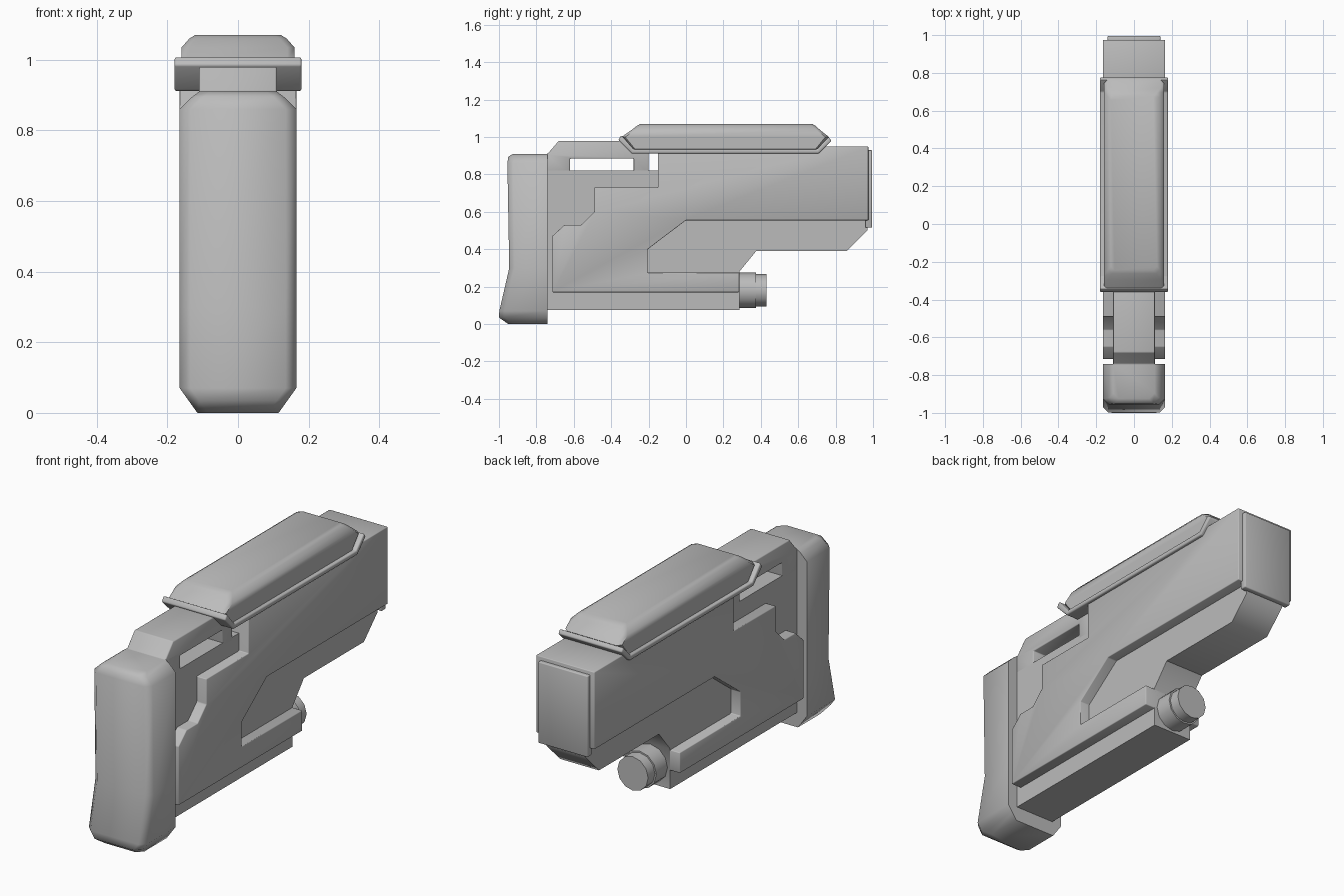
import bpy, bmesh, math
from mathutils import Matrix

cube = bpy.data.objects.get("Cube")
if cube:
    bpy.data.objects.remove(cube, do_unlink=True)

grey = bpy.data.materials.new("matte grey")
grey.use_nodes = True
grey.diffuse_color = (0.5, 0.5, 0.5, 1)
grey.node_tree.nodes["Principled BSDF"].inputs["Base Color"].default_value = grey.diffuse_color


def finish(name, bm, bevel=0, angle=50):
    """Turn a bmesh into a smooth shaded object with optional soft edges."""
    bmesh.ops.recalc_face_normals(bm, faces=bm.faces)
    if bevel:
        edges = [e for e in bm.edges if e.calc_face_angle(0) > math.radians(25)]
        bmesh.ops.bevel(bm, geom=edges, offset=bevel, segments=2, profile=0.5,
                        affect='EDGES', clamp_overlap=True)
    mesh = bpy.data.meshes.new(name)
    bm.to_mesh(mesh)
    bm.free()
    mesh.shade_smooth()
    mesh.set_sharp_from_angle(angle=math.radians(angle))
    mesh.materials.append(grey)
    obj = bpy.data.objects.new(name, mesh)
    bpy.context.collection.objects.link(obj)
    return obj


def slab(name, profile, half, bevel=0):
    """Extrude a side profile of (y, z) points across the full width."""
    bm = bmesh.new()
    face = bm.faces.new([bm.verts.new((-half, y, z)) for y, z in profile])
    ext = bmesh.ops.extrude_face_region(bm, geom=[face])
    verts = [v for v in ext["geom"] if isinstance(v, bmesh.types.BMVert)]
    bmesh.ops.translate(bm, verts=verts, vec=(2 * half, 0, 0))
    return finish(name, bm, bevel)


def loft(name, rings, front_cut, back_cut, angle):
    """Stack corner-cut rectangles given as (z, half width, front y, back y)."""
    bm = bmesh.new()
    loops = []
    for z, w, y0, y1 in rings:
        f, b = front_cut, back_cut
        side = [(w - f, y0), (w, y0 + f)]
        side += [(w, y1 - b), (w - b, y1)] if b else [(w, y1)]
        outline = side + [(-x, y) for x, y in reversed(side)]
        loops.append([bm.verts.new((x, y, z)) for x, y in outline])
    n = len(loops[0])
    for low, high in zip(loops, loops[1:]):
        for i in range(n):
            j = (i + 1) % n
            bm.faces.new((low[i], low[j], high[j], high[i]))
    bm.faces.new(loops[0])
    bm.faces.new(loops[-1])
    return finish(name, bm, 0, angle)


# Butt pad with a flared toe
loft("butt_pad", [(0, .115, -.95, -.74), (.035, .14, -1, -.74), (.07, .165, -.998, -.74),
                  (.30, .165, -.945, -.74), (.86, .165, -.955, -.74),
                  (.895, .13, -.95, -.74), (.91, .11, -.925, -.74)], .03, 0, 60)

# Narrow core running the whole length
slab("core", [(-.75, .075), (.285, .075), (.285, .28), (.375, .39), (.86, .39),
              (.97, .5), (.97, .82), (-.75, .82)], .11)

# Bridge over the open slot
slab("top_bridge", [(-.75, .80), (-.75, .91), (-.74, .91), (-.68, .98), (-.2, .98),
                    (-.2, .80), (-.28, .80), (-.28, .885), (-.62, .885), (-.62, .80)],
     .11, .01)

# Wide outer shell with stepped front and cut-out underside
slab("outer_shell", [(-.715, .17), (-.715, .47), (-.65, .53), (-.56, .53), (-.49, .60),
                     (-.49, .73), (-.15, .73), (-.15, .915), (.70, .915), (.74, .95),
                     (.975, .95), (.975, .555), (0, .555), (-.205, .40),
                     (-.205, .275), (.285, .275), (.285, .17)], .165, .004)

# Rear end plate
slab("end_plate", [(.96, .515), (.995, .515), (.995, .93), (.96, .93)], .14, .005)

# Cheek rest and its surrounding lip
loft("cheek_rest", [(.92, .16, -.28, .70), (1.0, .16, -.345, .765),
                    (1.035, .16, -.295, .72), (1.06, .138, -.262, .692),
                    (1.07, .122, -.245, .675)], .02, .02, 50)
slab("cheek_rest_lip", [(-.362, .985), (-.29, .912), (.71, .912), (.778, .98),
                        (.762, 1.0), (.70, .935), (-.28, .935), (-.345, 1.01)],
     .18, .006)

# Round knob below the shell
for name, radius, y0, y1 in (("knob_base", .095, .27, .375), ("knob_tip", .087, .37, .43)):
    bm = bmesh.new()
    place = Matrix.Translation((0, (y0 + y1) / 2, .18)) @ Matrix.Rotation(math.pi / 2, 4, 'X')
    bmesh.ops.create_cone(bm, cap_ends=True, segments=12, radius1=radius,
                          radius2=radius, depth=y1 - y0, matrix=place)
    finish(name, bm)
